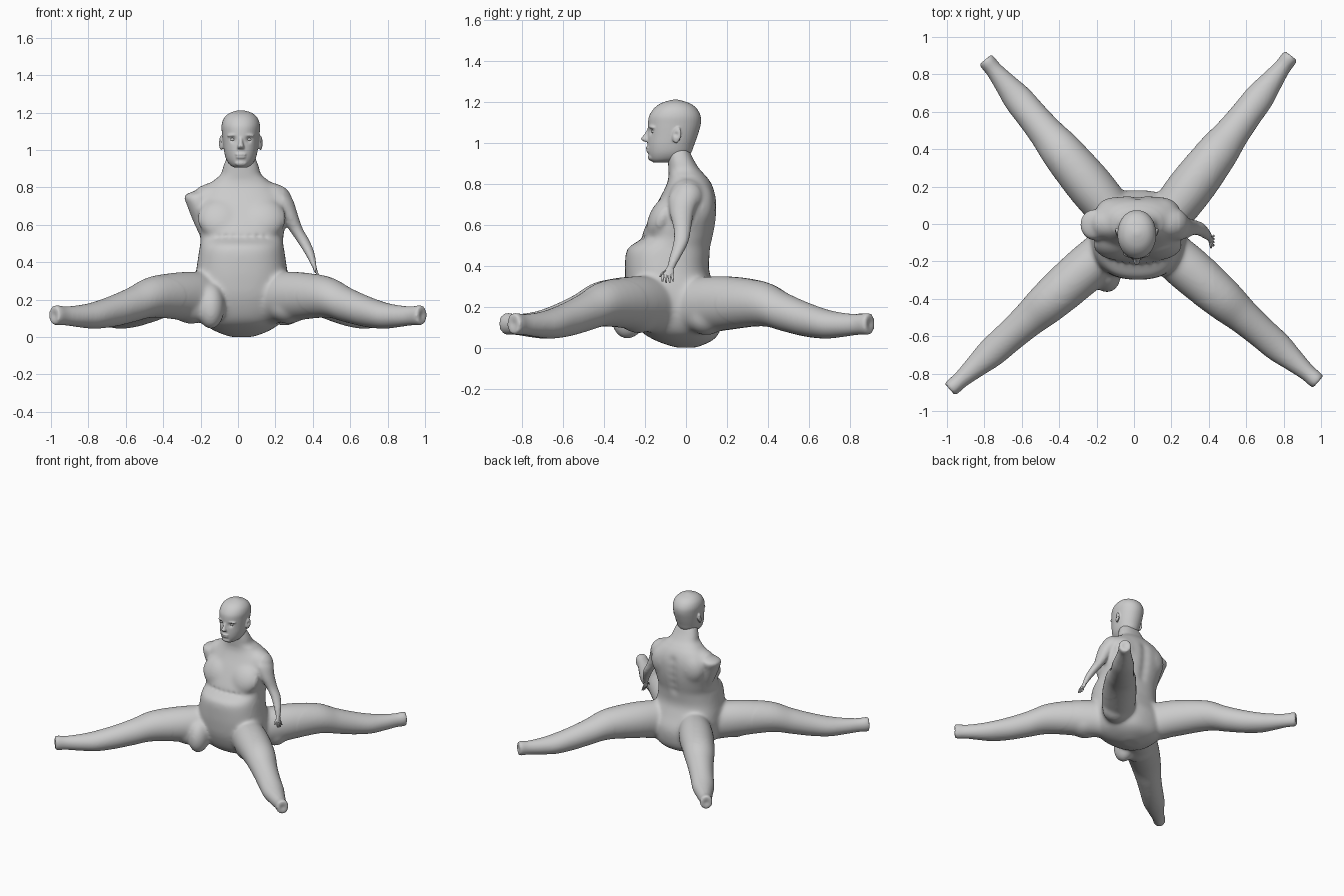
import bpy, bmesh, math
from mathutils import Vector, Matrix

skin = bpy.data.materials.new("plain_grey")
skin.diffuse_color = (0.6, 0.6, 0.6, 1)


def catmull(a, b, c, d, t):
    return [0.5 * (2 * q + (r - p) * t + (2 * p - 5 * q + 4 * r - s) * t * t
                   + (3 * q - p - 3 * r + s) * t ** 3) for p, q, r, s in zip(a, b, c, d)]


def loft(bm, secs, u=(1, 0, 0), v=(0, 1, 0), power=2.0, n=32, steps=5):
    """Closed tube through sections (x, y, z, half_u, half_v)."""
    u, v = Vector(u), Vector(v)
    smooth = []
    for i in range(len(secs) - 1):
        a, d = secs[max(i - 1, 0)], secs[min(i + 2, len(secs) - 1)]
        smooth += [catmull(a, secs[i], secs[i + 1], d, k / steps) for k in range(steps)]
    smooth.append(secs[-1])
    rings = []
    for x, y, z, hu, hv in smooth:
        ring = []
        for k in range(n):
            c, s = math.cos(math.tau * k / n), math.sin(math.tau * k / n)
            c = math.copysign(abs(c) ** (2 / power), c)
            s = math.copysign(abs(s) ** (2 / power), s)
            ring.append(bm.verts.new(Vector((x, y, z)) + u * hu * c + v * hv * s))
        rings.append(ring)
    for r0, r1 in zip(rings, rings[1:]):
        for k in range(n):
            bm.faces.new((r0[k], r0[(k + 1) % n], r1[(k + 1) % n], r1[k]))
    bm.faces.new(rings[0][::-1])
    bm.faces.new(rings[-1])


def blob(bm, centre, radii, rot=(0, 0, 0)):
    m = Matrix.Translation(centre)
    for angle, axis in zip(rot, "XYZ"):
        m = m @ Matrix.Rotation(math.radians(angle), 4, axis)
    bmesh.ops.create_uvsphere(bm, u_segments=24, v_segments=16, radius=1,
                              matrix=m @ Matrix.Diagonal((*radii, 1)))


def relax(ob, iterations, group=""):
    m = ob.modifiers.new("relax", 'SMOOTH')
    m.factor, m.iterations, m.vertex_group = 0.5, iterations, group
    bpy.ops.object.modifier_apply(modifier=m.name)


def finish(bm, name, voxel=None, smooth=4):
    bmesh.ops.recalc_face_normals(bm, faces=bm.faces)
    me = bpy.data.meshes.new(name)
    bm.to_mesh(me)
    bm.free()
    ob = bpy.data.objects.new(name, me)
    bpy.context.collection.objects.link(ob)
    bpy.ops.object.select_all(action='DESELECT')
    bpy.context.view_layer.objects.active = ob
    ob.select_set(True)
    if voxel:
        m = ob.modifiers.new("fuse", 'REMESH')
        m.mode, m.voxel_size = 'VOXEL', voxel
        bpy.ops.object.modifier_apply(modifier=m.name)
        relax(ob, smooth)
    ob.data.materials.clear()
    ob.data.materials.append(skin)
    bpy.ops.object.shade_smooth_by_angle(angle=math.radians(50))
    return ob


def push(ob, centre, radius, offset):
    """Soft sculpting push around a point."""
    c, o = Vector(centre), Vector(offset)
    for vert in ob.data.vertices:
        d = (vert.co - c).length / radius
        if d < 2.5:
            vert.co += o * math.exp(-d * d * 2)


CX = 0.02
body = bmesh.new()

# torso and neck: height, front y, back y, half width
torso = [(0.0, -0.05, 0.05, 0.06), (0.035, -0.15, 0.13, 0.15), (0.09, -0.23, 0.17, 0.22),
         (0.2, -0.28, 0.18, 0.255), (0.3, -0.295, 0.14, 0.253), (0.38, -0.298, 0.112, 0.24),
         (0.46, -0.295, 0.117, 0.228), (0.495, -0.275, 0.122, 0.222), (0.53, -0.22, 0.13, 0.222),
         (0.56, -0.212, 0.137, 0.226), (0.62, -0.185, 0.147, 0.237), (0.70, -0.145, 0.151, 0.242),
         (0.76, -0.112, 0.142, 0.225), (0.81, -0.09, 0.12, 0.182), (0.84, -0.085, 0.096, 0.142),
         (0.87, -0.086, 0.068, 0.108), (0.91, -0.088, 0.042, 0.095), (0.95, -0.09, 0.022, 0.08),
         (0.99, -0.09, 0.0, 0.06)]
loft(body, [(CX if z < 0.8 else 0.016, (a + b) / 2, z, w, (b - a) / 2) for z, a, b, w in torso],
     power=2.4, n=48)

# chest muscles, shoulder blades, shoulder caps
for s in (-1, 1):
    blob(body, (CX + s * 0.11, -0.112, 0.635), (0.125, 0.068, 0.12), (-27, 0, 0))
    blob(body, (CX + s * 0.115, 0.07, 0.69), (0.11, 0.075, 0.12))
    blob(body, (CX + s * 0.175, 0.005, 0.742), (0.1, 0.085, 0.078), (0, s * 28, 0))

# four legs: hip xy, ankle xy
legs = [((-0.10, -0.10), (-0.985, -0.885)), ((0.13, -0.10), (0.985, -0.845)),
        ((0.17, 0.02), (0.84, 0.9)), ((-0.10, 0.04), (-0.795, 0.88))]
# along leg, centre height, half width, half height
leg_profile = [(0, 0.20, 0.115, 0.14), (0.19, 0.217, 0.125, 0.133), (0.4, 0.214, 0.112, 0.11),
               (0.53, 0.172, 0.093, 0.094), (0.64, 0.139, 0.084, 0.084), (0.75, 0.116, 0.079, 0.072),
               (0.84, 0.111, 0.062, 0.06), (0.93, 0.113, 0.046, 0.051), (0.98, 0.116, 0.045, 0.054),
               (1.0, 0.116, 0.041, 0.05)]
for h, a in legs:
    h, a = Vector(h), Vector(a)
    d = (a - h).normalized()
    secs = [(*h.lerp(a, t), z, w, k) for t, z, w, k in leg_profile]
    loft(body, secs, (-d.y, d.x, 0), (0, 0, 1), n=32)

# rounded undersides where the thighs meet the pelvis
blob(body, (-0.25, -0.25, 0.16), (0.11, 0.11, 0.09))
blob(body, (0.27, -0.23, 0.16), (0.11, 0.11, 0.09))
blob(body, (0.25, 0.10, 0.15), (0.1, 0.1, 0.09))
blob(body, (-0.17, 0.11, 0.16), (0.1, 0.1, 0.09))
# soft bulge under the front of the pelvis
blob(body, (-0.145, -0.275, 0.165), (0.075, 0.09, 0.125), (-12, 0, 0))

# complete arm down to the wrist
arm = [(0.19, 0.0, 0.785, 0.05, 0.06), (0.22, -0.005, 0.74, 0.07, 0.08),
       (0.265, -0.02, 0.66, 0.053, 0.06), (0.307, -0.018, 0.58, 0.039, 0.043),
       (0.348, -0.025, 0.515, 0.035, 0.037), (0.382, -0.05, 0.45, 0.027, 0.029),
       (0.402, -0.072, 0.395, 0.017, 0.021), (0.407, -0.08, 0.375, 0.014, 0.021)]
loft(body, arm)

# short stump of the other shoulder, tapering down the ribs
stump = [(-0.17, 0.01, 0.785, 0.05, 0.05), (-0.212, 0.0, 0.755, 0.073, 0.078),
         (-0.205, -0.01, 0.70, 0.066, 0.078), (-0.187, -0.01, 0.62, 0.053, 0.063),
         (-0.165, -0.01, 0.54, 0.038, 0.045)]
loft(body, stump)

torso_ob = finish(body, "torso_legs_and_arm", 0.009, 6)
# blend the fused trunk more strongly than the limbs
trunk = torso_ob.vertex_groups.new(name="trunk")
trunk.add([v.index for v in torso_ob.data.vertices
           if -0.2 < v.co.x < 0.24 and abs(v.co.y) < 0.4 and v.co.z < 0.84
           or max(abs(v.co.x), abs(v.co.y)) < 0.42 and v.co.z < 0.37], 1.0, 'REPLACE')
relax(torso_ob, 30, "trunk")
# spine groove and crease below the chest
for z in (0.5, 0.56, 0.62, 0.68, 0.74):
    push(torso_ob, (CX, 0.14, z), 0.05, (0, -0.01, 0))
for i in range(9):
    x = -0.15 + i * 0.0425
    push(torso_ob, (x, -0.21, 0.53 + 0.012 * abs(x - CX) / 0.17), 0.022, (0, 0.008, 0))
# slightly hollow ankle ends
for h, a in legs:
    d = (Vector(a) - Vector(h)).normalized()
    push(torso_ob, (a[0], a[1], 0.116), 0.025, (-d.x * 0.005, -d.y * 0.005, 0))

# hand with palm, four fingers and thumb
hand = bmesh.new()
loft(hand, [(0.404, -0.075, 0.395, 0.012, 0.017), (0.41, -0.083, 0.37, 0.011, 0.025),
            (0.416, -0.09, 0.35, 0.009, 0.026), (0.418, -0.092, 0.342, 0.006, 0.022)], n=16)
for i in range(4):
    y0, y1 = -0.112 + i * 0.014, -0.115 + i * 0.018
    tip = 0.315 if i in (1, 2) else 0.322
    loft(hand, [(0.416, y0, 0.36, 0.007, 0.007), (0.424, (y0 + y1) / 2, 0.338, 0.006, 0.006),
                (0.427, y1, tip, 0.004, 0.004)], n=10, steps=3)
loft(hand, [(0.408, -0.095, 0.378, 0.009, 0.009), (0.41, -0.115, 0.365, 0.007, 0.007),
            (0.412, -0.128, 0.345, 0.004, 0.004)], n=10, steps=3)
finish(hand, "hand")

# head: height, front y, back y, half width
HX = 0.015
head = bmesh.new()
skull = [(0.905, -0.16, -0.08, 0.032), (0.92, -0.176, -0.01, 0.058), (0.95, -0.185, 0.024, 0.078),
         (0.99, -0.188, 0.04, 0.089), (1.04, -0.186, 0.058, 0.096), (1.09, -0.186, 0.072, 0.101),
         (1.13, -0.181, 0.072, 0.103), (1.165, -0.16, 0.055, 0.093), (1.19, -0.13, 0.026, 0.071),
         (1.204, -0.095, -0.01, 0.044), (1.212, -0.06, -0.04, 0.012)]
loft(head, [(HX, (a + b) / 2, z, w, (b - a) / 2) for z, a, b, w in skull], power=2.1, n=40)
# nose
loft(head, [(HX, -0.176, 1.07, 0.01, 0.012), (HX, -0.187, 1.04, 0.012, 0.019),
            (HX, -0.195, 1.02, 0.018, 0.026), (HX, -0.185, 1.006, 0.019, 0.02)], n=16)
# lips and chin
blob(head, (HX, -0.18, 0.976), (0.032, 0.017, 0.008))
blob(head, (HX, -0.178, 0.961), (0.029, 0.017, 0.009))
blob(head, (HX, -0.168, 0.93), (0.034, 0.018, 0.018))
# brows and ears
for s in (-1, 1):
    blob(head, (HX + s * 0.042, -0.163, 1.078), (0.034, 0.019, 0.009), (0, s * 4, s * 18))
    blob(head, (HX + s * 0.104, -0.045, 1.038), (0.011, 0.023, 0.04), (-10, 0, s * -20))
head_ob = finish(head, "head", 0.005, 4)
# eye sockets and ear hollows
for s in (-1, 1):
    push(head_ob, (HX + s * 0.042, -0.175, 1.056), 0.022, (0, 0.013, 0))
    push(head_ob, (HX + s * 0.117, -0.05, 1.042), 0.016, (-s * 0.008, 0, 0))

# eyeballs
for s, side in ((-1, "right"), (1, "left")):
    eye = bmesh.new()
    blob(eye, (HX + s * 0.042, -0.155, 1.056), (0.018, 0.014, 0.009))
    finish(eye, side + "_eye")
